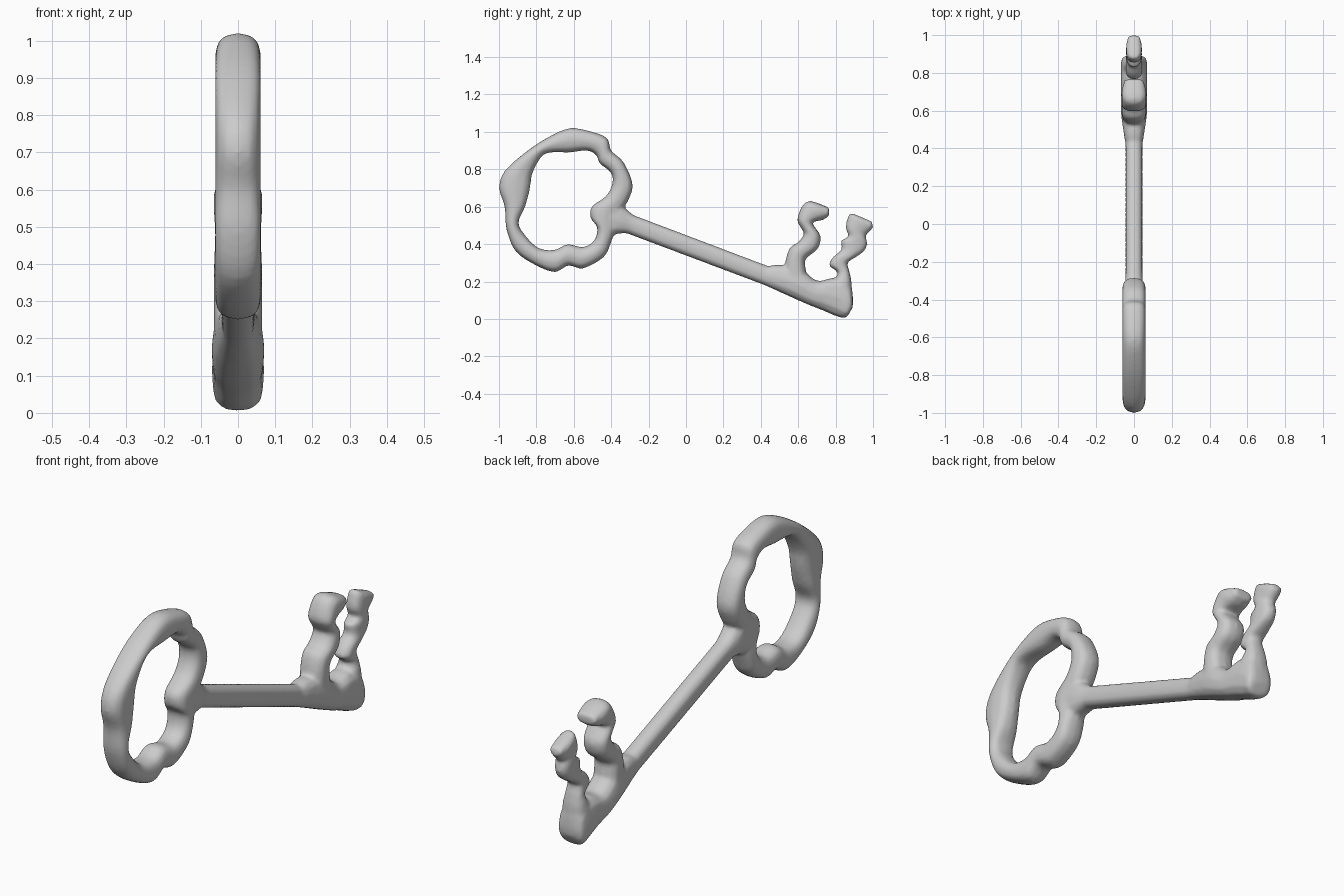
import bpy, bmesh, math
from mathutils import Vector

SIDES = 12


def spline(rows, closed, sub=4):
    """Catmull-Rom interpolation of the rows."""
    n, out = len(rows), []
    pick = (lambda i: rows[i % n]) if closed else (lambda i: rows[max(0, min(n - 1, i))])
    for i in range(n if closed else n - 1):
        a, b, c, d = (Vector(pick(i + k)) for k in (-1, 0, 1, 2))
        for s in range(sub):
            t = s / sub
            out.append(b + (c - a) * (t / 2) + (2 * a - 5 * b + 4 * c - d) * (t * t / 2)
                       + (3 * b - a - 3 * c + d) * (t ** 3 / 2))
    if not closed:
        out.append(Vector(rows[-1]))
    return out


def tube(bm_all, rows, closed=False, sub=4):
    """Rounded tube; each row is (edge A y, z, edge B y, z, half thickness in x)."""
    bm = bmesh.new()
    rings = []
    for ay, az, by, bz, h in spline([Vector(r) for r in rows], closed, sub):
        ring = []
        for k in range(SIDES):
            a = 2 * math.pi * k / SIDES
            c, s = (math.copysign(abs(f) ** 0.8, f) if abs(f) > 1e-6 else 0
                    for f in (math.cos(a), math.sin(a)))
            ring.append(bm.verts.new((h * s, (ay + by) / 2 + c * (ay - by) / 2,
                                      (az + bz) / 2 + c * (az - bz) / 2)))
        rings.append(ring)
    pairs = list(zip(rings, rings[1:]))
    if closed:
        pairs.append((rings[-1], rings[0]))
    else:
        bm.faces.new(rings[0])
        bm.faces.new(rings[-1])
    for p, q in pairs:
        for k in range(SIDES):
            j = (k + 1) % SIDES
            bm.faces.new((p[k], p[j], q[j], q[k]))
    bmesh.ops.recalc_face_normals(bm, faces=bm.faces)
    tmp = bpy.data.meshes.new("tmp")
    bm.to_mesh(tmp)
    bm.free()
    bm_all.from_mesh(tmp)
    bpy.data.meshes.remove(tmp)


key = bmesh.new()

# Gnarled ring handle: outer edge, inner edge
bow = [(-.62, 1.02, -.62, .89), (-.50, 1.0, -.53, .90), (-.42, .965, -.48, .875),
       (-.40, .90, -.46, .83), (-.335, .84, -.40, .78), (-.285, .72, -.395, .72),
       (-.31, .63, -.43, .655), (-.36, .55, -.505, .60), (-.38, .47, -.51, .54),
       (-.40, .41, -.475, .49), (-.44, .33, -.49, .42), (-.55, .27, -.55, .385),
       (-.63, .285, -.635, .40), (-.70, .25, -.70, .37), (-.80, .285, -.79, .38),
       (-.91, .36, -.87, .46), (-.96, .48, -.895, .52), (-.97, .60, -.86, .60),
       (-1.0, .70, -.835, .69), (-.97, .79, -.82, .78), (-.86, .89, -.77, .87),
       (-.74, .97, -.72, .89)]
tube(key, [r + (.062,) for r in bow], closed=True)

# Flared neck and straight shaft
tube(key, [(-.37, .66, -.45, .43, .058), (-.33, .60, -.39, .45, .056),
           (-.28, .556, -.315, .457, .047), (-.22, .533, -.255, .435, .045)])
tube(key, [(-.30, .563, -.335, .464, .045), (.50, .26, .46, .165, .045)], sub=1)

# Thickened end of the shaft
tube(key, [(.44, .283, .40, .188, .045), (.50, .29, .465, .16, .055),
           (.61, .27, .57, .112, .07), (.70, .205, .66, .073, .07),
           (.79, .22, .73, .045, .07), (.875, .19, .80, .015, .07),
           (.893, .11, .85, .005, .066), (.89, .06, .87, .025, .045)])

# Two crooked teeth
tube(key, [(.53, .22, .65, .20, .066), (.53, .30, .64, .27, .066), (.555, .38, .64, .32, .066),
           (.60, .41, .705, .375, .066), (.63, .455, .72, .44, .064), (.612, .49, .69, .49, .064),
           (.595, .535, .675, .515, .066), (.625, .61, .715, .525, .066),
           (.67, .63, .735, .53, .066), (.765, .595, .765, .55, .05)])
tube(key, [(.74, .13, .89, .13, .07), (.79, .20, .885, .20, .058), (.81, .25, .875, .25, .046),
           (.765, .285, .865, .30, .045), (.785, .33, .90, .325, .045),
           (.83, .37, .95, .36, .042), (.83, .42, .97, .40, .042), (.87, .44, .96, .44, .042),
           (.853, .49, .95, .445, .042), (.872, .56, .965, .45, .042),
           (.90, .56, .985, .47, .042), (.995, .52, 1.0, .49, .03)])

# Fuse everything into one cast-looking piece
mesh = bpy.data.meshes.new("key")
key.to_mesh(mesh)
key.free()
obj = bpy.data.objects.new("key", mesh)
bpy.context.collection.objects.link(obj)
fuse = obj.modifiers.new("fuse", 'REMESH')
fuse.mode = 'VOXEL'
fuse.voxel_size = 0.01
fuse.use_smooth_shade = True
soften = obj.modifiers.new("soften", 'SMOOTH')
soften.factor = 0.5
soften.iterations = 5
